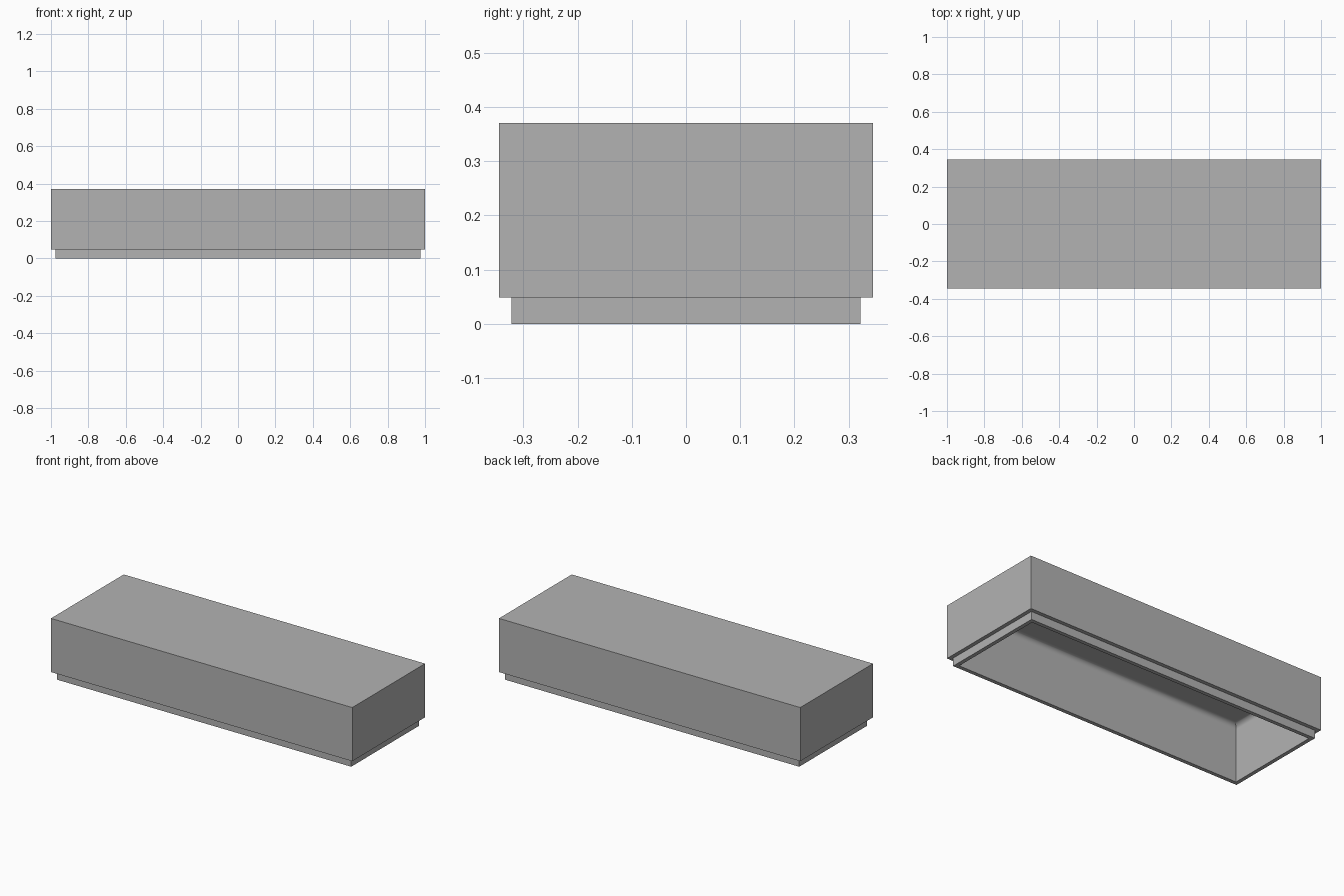
import bpy
import bmesh
import math

cube = bpy.data.objects.get("Cube")
if cube:
    bpy.data.objects.remove(cube, do_unlink=True)

# Overall dimensions
HALF_X, HALF_Y, TOP = 1.0, 0.345, 0.37
STEP_Z = 0.048      # height of the stepped lip
WALL = 0.023        # lip inset and wall thickness
CEILING = 0.347     # underside of the top plate
FILLET = 0.03       # rounding between inner walls and ceiling
SEGMENTS = 8

grey = bpy.data.materials.new("plain grey")
grey.use_nodes = True
colour = (0.45, 0.45, 0.45, 1.0)
grey.diffuse_color = colour
grey.node_tree.nodes["Principled BSDF"].inputs["Base Color"].default_value = colour


def ring(bm, inset, z):
    """Rectangle of vertices, inset from the outer wall."""
    x, y = HALF_X - inset, HALF_Y - inset
    return [bm.verts.new((sx * x, sy * y, z))
            for sx, sy in ((-1, -1), (1, -1), (1, 1), (-1, 1))]


# Wall section: outer wall, step, lip, then up the inside to the ceiling
section = [(0, TOP), (0, STEP_Z), (WALL, STEP_Z), (WALL, 0), (2 * WALL, 0)]
for i in range(SEGMENTS + 1):
    a = math.pi / 2 * i / SEGMENTS
    section.append((2 * WALL + FILLET * (1 - math.cos(a)),
                    CEILING - FILLET * (1 - math.sin(a))))

bm = bmesh.new()
rings = [ring(bm, inset, z) for inset, z in section]
for upper, lower in zip(rings, rings[1:]):
    for i in range(4):
        j = (i + 1) % 4
        bm.faces.new((upper[i], upper[j], lower[j], lower[i]))
bm.faces.new(rings[0])     # top plate
bm.faces.new(rings[-1])    # ceiling
bmesh.ops.recalc_face_normals(bm, faces=bm.faces)

mesh = bpy.data.meshes.new("box_lid")
bm.to_mesh(mesh)
bm.free()
mesh.materials.append(grey)
lid = bpy.data.objects.new("box_lid", mesh)
bpy.context.collection.objects.link(lid)

# Smooth the inner fillet only, keeping the flat faces flat
bpy.ops.object.select_all(action='DESELECT')
lid.select_set(True)
bpy.context.view_layer.objects.active = lid
bpy.ops.object.shade_smooth_by_angle(angle=math.radians(30))
normals = lid.modifiers.new("flat_face_normals", 'WEIGHTED_NORMAL')
normals.keep_sharp = True
